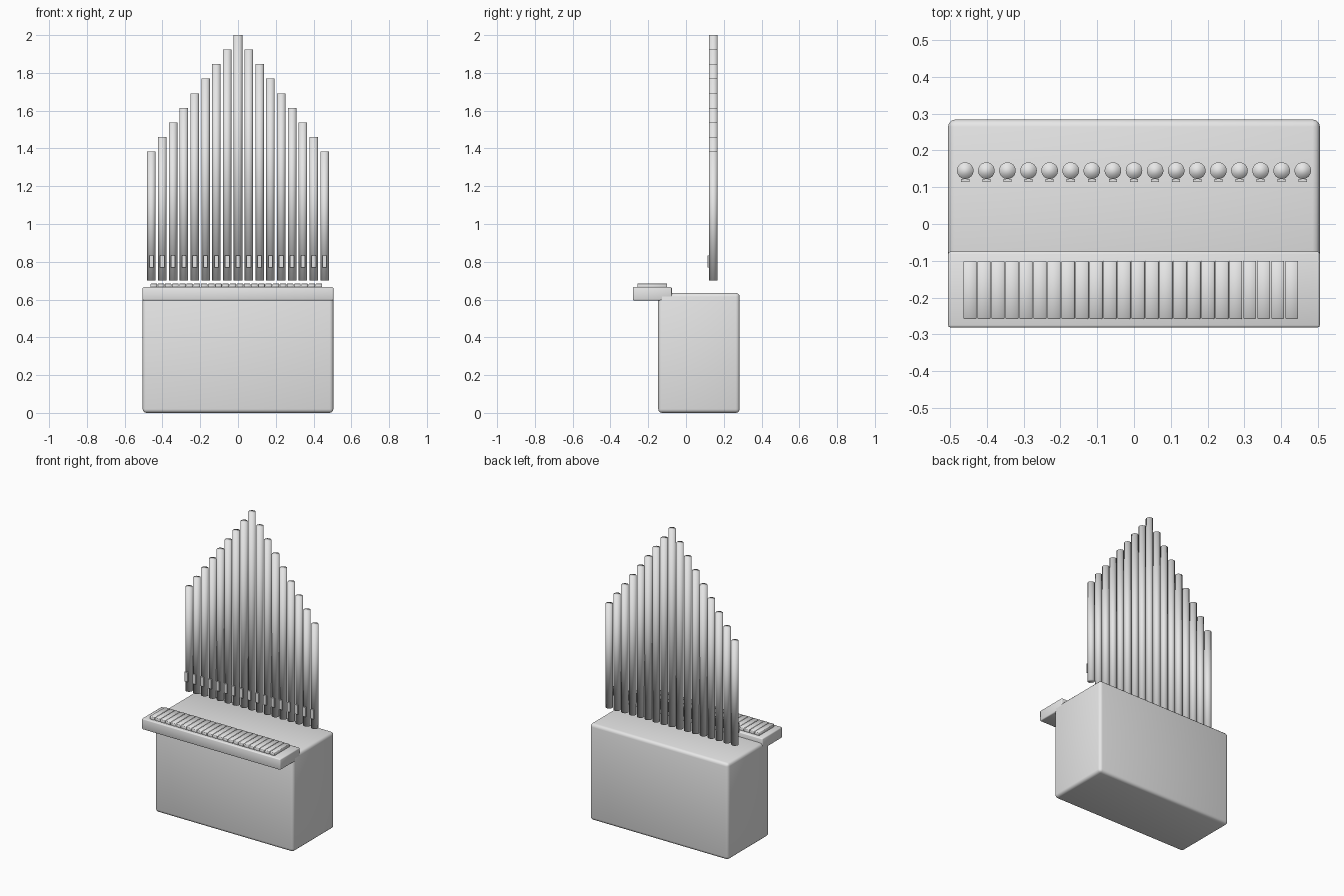
import bpy
import math

if "Cube" in bpy.data.objects:
    bpy.data.objects.remove(bpy.data.objects["Cube"], do_unlink=True)

# One plain grey for everything
grey = bpy.data.materials.new("plain grey")
grey.use_nodes = True
colour = (0.8, 0.8, 0.8, 1)
grey.diffuse_color = colour
grey.node_tree.nodes["Principled BSDF"].inputs["Base Color"].default_value = colour


def box(name, low, high, bevel=0.0, segments=3):
    """Box between two corners, with optional rounded, smooth edges."""
    size = [h - l for l, h in zip(low, high)]
    middle = [(h + l) / 2 for l, h in zip(low, high)]
    bpy.ops.mesh.primitive_cube_add(size=1, location=middle)
    obj = bpy.context.object
    obj.name = name
    obj.scale = size
    bpy.ops.object.transform_apply(location=False, rotation=False, scale=True)
    obj.data.materials.append(grey)
    if bevel:
        mod = obj.modifiers.new("rounded edges", "BEVEL")
        mod.width = bevel
        mod.segments = segments
        bpy.ops.object.shade_smooth()
    return obj


# Cabinet and keyboard shelf
box("cabinet", (-0.505, -0.147, 0), (0.505, 0.284, 0.635), 0.02)
box("keyboard_shelf", (-0.505, -0.281, 0.595), (0.505, -0.075, 0.666), 0.006, 2)

# Row of keys
KEYS, KEY_PITCH, KEY_WIDTH = 24, 0.038, 0.035
for i in range(KEYS):
    x = -0.463 + i * KEY_PITCH
    box(f"key_{i + 1}", (x, -0.258, 0.66), (x + KEY_WIDTH, -0.1, 0.684), 0.002, 1)

# Pipes, tallest in the middle, each with a small mouth plate
PIPE_Y, PIPE_BASE, PIPE_RADIUS = 0.145, 0.702, 0.0225
for i in range(-8, 9):
    x = i * 0.0573
    top = 2 - 0.077 * abs(i)
    bpy.ops.mesh.primitive_cylinder_add(
        vertices=32, radius=PIPE_RADIUS, depth=top - PIPE_BASE,
        location=(x, PIPE_Y, (top + PIPE_BASE) / 2))
    pipe = bpy.context.object
    pipe.name = f"pipe_{i + 9}"
    pipe.data.materials.append(grey)
    bpy.ops.object.shade_smooth()
    box(f"pipe_mouth_{i + 9}", (x - 0.011, 0.114, 0.77), (x + 0.011, 0.122, 0.832))
